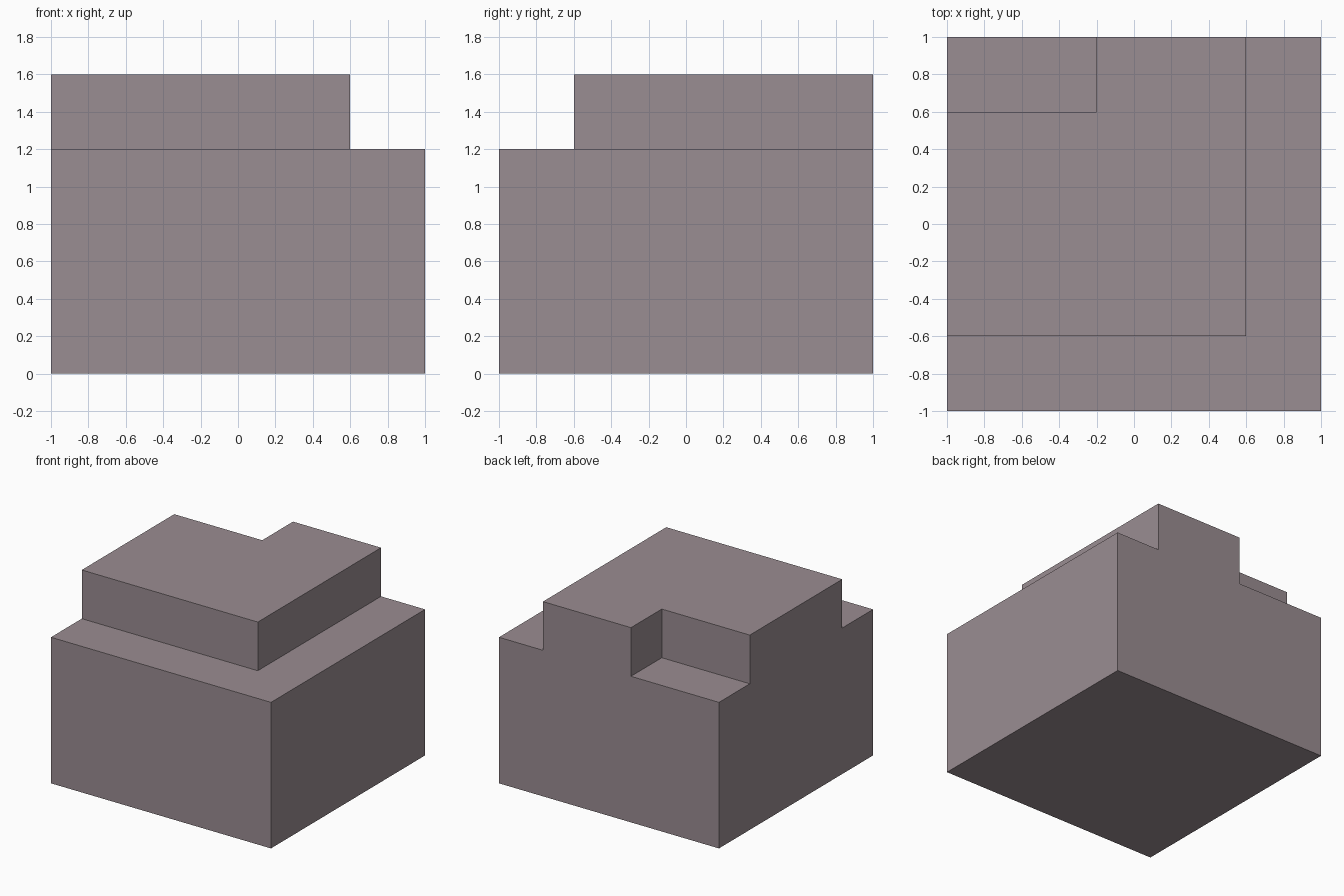
import bpy, bmesh, math
from mathutils import Matrix, Vector

if "Cube" in bpy.data.objects:
    bpy.data.objects.remove(bpy.data.objects["Cube"])

mat = bpy.data.materials.new("mauve grey")
mat.diffuse_color = (0.323, 0.266, 0.287, 1)
mat.use_nodes = True
mat.node_tree.nodes["Principled BSDF"].inputs["Base Color"].default_value = mat.diffuse_color

bm = bmesh.new()

# Base block
bmesh.ops.create_cube(bm, size=1, matrix=Matrix.Translation((0, 0, 0.6)) @ Matrix.Diagonal((2, 2, 1.2, 1)))

# Cut lines that outline the raised tier and its corner notch
for axis, pos in (("x", 0.6), ("x", -0.2), ("y", -0.6), ("y", 0.6)):
    n = Vector((axis == "x", axis == "y", 0))
    bmesh.ops.bisect_plane(bm, geom=bm.verts[:] + bm.edges[:] + bm.faces[:], plane_co=n * pos, plane_no=n)


def in_tier(f):
    c = f.calc_center_median()
    notch = c.x < -0.2 and c.y > 0.6
    return f.normal.z > 0.9 and c.x < 0.6 and c.y > -0.6 and not notch


# Raised tier, flush with the back and left sides, notched at the back left corner
bm.normal_update()
res = bmesh.ops.extrude_face_region(bm, geom=[f for f in bm.faces if in_tier(f)])
bmesh.ops.translate(bm, vec=(0, 0, 0.4), verts=[g for g in res["geom"] if isinstance(g, bmesh.types.BMVert)])

# Merge coplanar faces
bmesh.ops.dissolve_limit(bm, angle_limit=math.radians(1), verts=bm.verts[:], edges=bm.edges[:])
bmesh.ops.recalc_face_normals(bm, faces=bm.faces[:])

mesh = bpy.data.meshes.new("stepped_block")
bm.to_mesh(mesh)
bm.free()
mesh.materials.append(mat)
bpy.context.collection.objects.link(bpy.data.objects.new("stepped_block", mesh))
